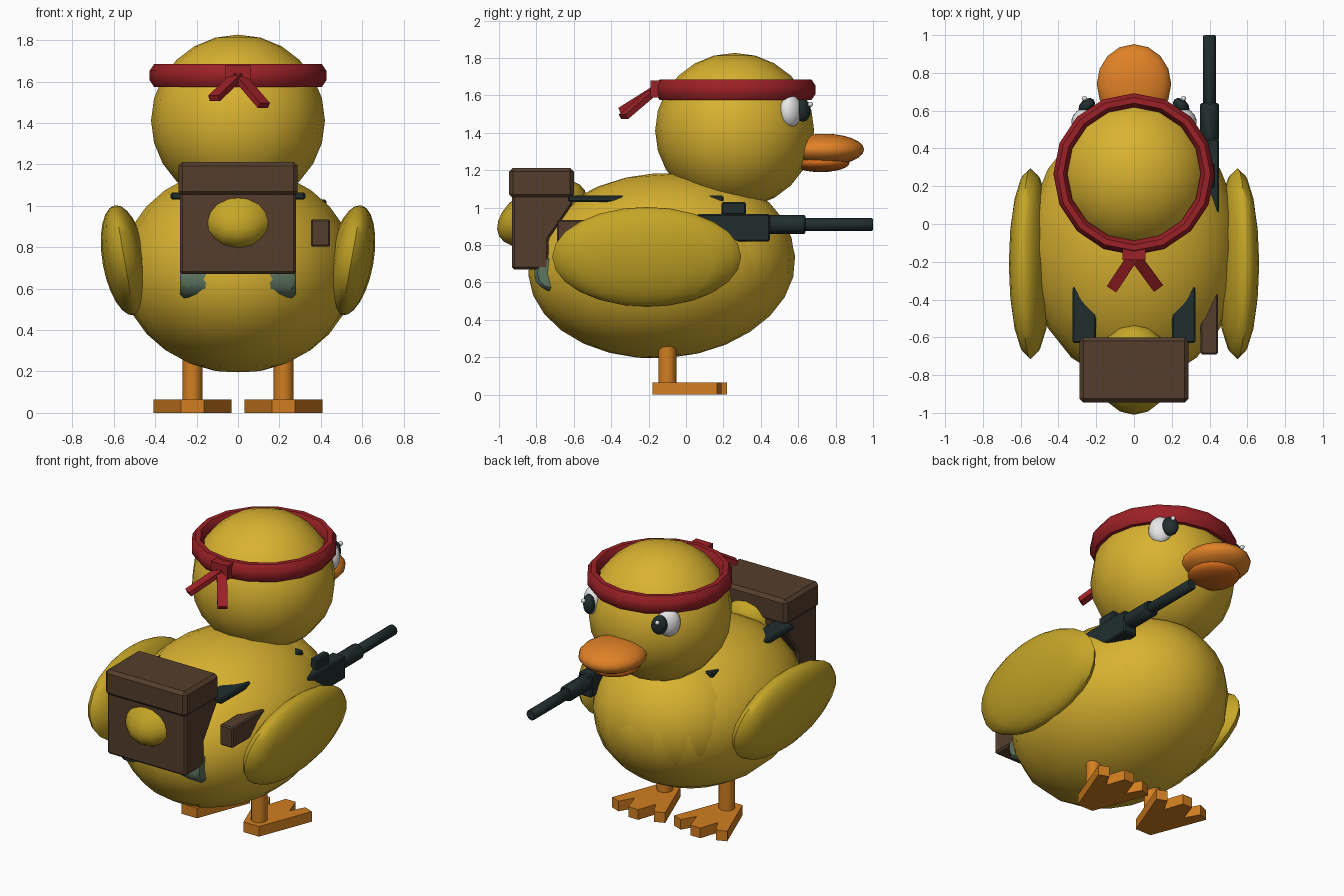
import bpy, bmesh, math
from mathutils import Vector, Matrix

cube = bpy.data.objects.get("Cube")
if cube:
    bpy.data.objects.remove(cube, do_unlink=True)


def material(name, r, g, b):
    m = bpy.data.materials.new(name)
    m.use_nodes = True
    m.diffuse_color = (r, g, b, 1)
    bsdf = next(n for n in m.node_tree.nodes if n.type == 'BSDF_PRINCIPLED')
    bsdf.inputs["Base Color"].default_value = (r, g, b, 1)
    bsdf.inputs["Roughness"].default_value = 0.8
    return m


YELLOW = material("yellow", .70, .45, .03)
WING = material("wing yellow", .56, .38, .02)
BEAK = material("beak orange", .75, .22, .02)
LOWER = material("dark orange", .62, .14, .01)
FOOT = material("foot orange", .64, .21, .015)
RED = material("red", .33, .015, .02)
BROWN = material("brown", .09, .048, .026)
DARK = material("dark metal", .015, .027, .027)
GREEN = material("canvas green", .11, .18, .12)
WHITE = material("white", .85, .85, .85)


def finish(name, bm, mat, matrix=Matrix(), smooth=False, bevel=0):
    bmesh.ops.recalc_face_normals(bm, faces=bm.faces)
    mesh = bpy.data.meshes.new(name)
    bm.to_mesh(mesh)
    bm.free()
    mesh.transform(matrix)
    mesh.materials.append(mat)
    ob = bpy.data.objects.new(name, mesh)
    bpy.context.collection.objects.link(ob)
    bpy.ops.object.select_all(action='DESELECT')
    ob.select_set(True)
    bpy.context.view_layer.objects.active = ob
    if smooth:
        bpy.ops.object.shade_smooth_by_angle(angle=math.radians(50))
    if bevel:
        mod = ob.modifiers.new("Bevel", 'BEVEL')
        mod.width, mod.segments = bevel, 1
    return ob


def ball(name, center, radii, mat, rot=Matrix(), segs=16, rings=12):
    bm = bmesh.new()
    bmesh.ops.create_uvsphere(bm, u_segments=segs, v_segments=rings, radius=1)
    mat4 = Matrix.Translation(center) @ rot @ Matrix.Diagonal((*radii, 1))
    return finish(name, bm, mat, mat4, smooth=True)


def box(name, lo, hi, mat, bevel=0.008):
    lo, hi = Vector(lo), Vector(hi)
    bm = bmesh.new()
    bmesh.ops.create_cube(bm, size=1)
    mat4 = Matrix.Translation((lo + hi) / 2) @ Matrix.Diagonal((*(hi - lo), 1))
    return finish(name, bm, mat, mat4, bevel=bevel)


def rod(name, a, b, radius, mat, segs=12, bevel=0):
    a, b = Vector(a), Vector(b)
    bm = bmesh.new()
    bmesh.ops.create_cone(bm, cap_ends=True, segments=segs, radius1=radius,
                          radius2=radius, depth=(b - a).length)
    rot = (b - a).to_track_quat('Z', 'Y').to_matrix().to_4x4()
    return finish(name, bm, mat, Matrix.Translation((a + b) / 2) @ rot, True, bevel)


def slab(name, points, depth, mat, matrix, bevel=0):
    """Outline in the local XY plane, extruded along local Z."""
    bm = bmesh.new()
    face = bm.faces.new([bm.verts.new((x, y, 0)) for x, y in points])
    ext = bmesh.ops.extrude_face_region(bm, geom=[face])
    verts = [g for g in ext["geom"] if isinstance(g, bmesh.types.BMVert)]
    bmesh.ops.translate(bm, verts=verts, vec=(0, 0, depth))
    return finish(name, bm, mat, matrix, bevel=bevel)


def turn(deg, axis):
    return Matrix.Rotation(math.radians(deg), 4, axis)


# Body, chest, tail and head
ball("body", (0, -.13, .69), (.565, .715, .495), YELLOW, turn(4, 'X'), 20, 14)
ball("chest", (0, .12, .73), (.48, .46, .42), YELLOW, segs=20)
ball("tail", (0, -.77, .97), (.2, .26, .15), WING, turn(28, 'X'))
ball("head", (0, .26, 1.412), (.42, .425, .415), YELLOW)

# Beak
ball("upper_beak", (0, .74, 1.31), (.197, .212, .085), BEAK)
ball("lower_beak", (0, .72, 1.24), (.15, .155, .05), LOWER)

# Headband ring
bm = bmesh.new()
SEGS, SIDES = 16, 8
rings = []
for i in range(SEGS):
    a = math.tau * i / SEGS
    ring = []
    for j in range(SIDES):
        t = math.tau * (j + .5) / SIDES
        r = .39 + .04 * math.cos(t)
        ring.append(bm.verts.new((r * math.cos(a), r * math.sin(a), .06 * math.sin(t))))
    rings.append(ring)
for i in range(SEGS):
    p, q = rings[i], rings[(i + 1) % SEGS]
    for j in range(SIDES):
        k = (j + 1) % SIDES
        bm.faces.new((p[j], q[j], q[k], p[k]))
finish("headband", bm, RED, Matrix.Translation((0, .265, 1.63)), smooth=True)

# Headband knot and two hanging ends
box("headband_knot", (-.06, -.19, 1.59), (.06, -.12, 1.68), RED, 0)
for name, tip in (("left", (.125, -.335, 1.485)), ("right", (-.115, -.34, 1.52))):
    start, tip = Vector((0, -.165, 1.63)), Vector(tip)
    d = tip - start
    bm = bmesh.new()
    bmesh.ops.create_cube(bm, size=1)
    mat4 = (Matrix.Translation((start + tip) / 2)
            @ d.to_track_quat('Y', 'Z').to_matrix().to_4x4()
            @ Matrix.Diagonal((.06, d.length, .03, 1)))
    finish("headband_end_" + name, bm, RED, mat4)

# Paired parts
foot_half = [(.055, -.18), (.188, .165), (.125, .19), (.075, .1), (.035, .22)]
foot_outline = foot_half + [(-x, y) for x, y in reversed(foot_half)]
for side, s in (("left", 1), ("right", -1)):
    # Eyes face outward from the head
    face = turn(-s * 42, 'Z')
    ball("eye_" + side, (s * .27, .56, 1.515), (.07, .05, .085), WHITE, face)
    ball("pupil_" + side, (s * .25, .625, 1.52), (.05, .035, .06), DARK, face, 12, 8)
    ball("eye_glint_" + side, (s * .262, .665, 1.552), (.014,) * 3, WHITE, segs=8, rings=6)
    # Wings lean outward at the top
    ball("wing_" + side, (s * .548, -.21, .737), (.107, .505, .27), WING, turn(s * 10, 'Y'))
    # Legs and feet
    rod("leg_" + side, (s * .22, -.1, .05), (s * .22, -.1, .34), .048, FOOT)
    slab("foot_" + side, foot_outline, .065, FOOT, Matrix.Translation((s * .22, 0, 0)))
    # Shoulder straps, mostly sunk in the body
    x0, x1 = sorted((s * .2, s * .325))
    box("strap_" + side, (x0, -.63, 1.03), (x1, .2, 1.065), DARK)

# Backpack: tapered side profile (y, z) run across x, flap and bedroll
to_side = Matrix(((0, 0, 1, -.28), (1, 0, 0, 0), (0, 1, 0, 0), (0, 0, 0, 1)))
pack = [(-.93, .67), (-.93, 1.07), (-.605, 1.07), (-.605, 1.02), (-.735, .83), (-.735, .67)]
slab("backpack", pack, .56, BROWN, to_side, .012)
box("backpack_flap", (-.288, -.945, 1.05), (.288, -.6, 1.213), BROWN, .02)
rod("bedroll", (-.28, -.715, .65), (.28, -.715, .65), .1, GREEN, 12, .02)

# Rifle along the left side
box("rifle_stock", (.352, -.69, .803), (.445, -.1, .935), BROWN)
box("rifle_receiver", (.355, -.12, .82), (.45, .45, .965), DARK)
box("rifle_sight", (.378, .19, .96), (.428, .32, 1.03), DARK)
rod("rifle_handguard", (.4, .44, .91), (.4, .64, .91), .05, DARK, bevel=.008)
rod("rifle_barrel", (.4, .6, .91), (.4, 1.0, .91), .034, DARK, bevel=.006)
